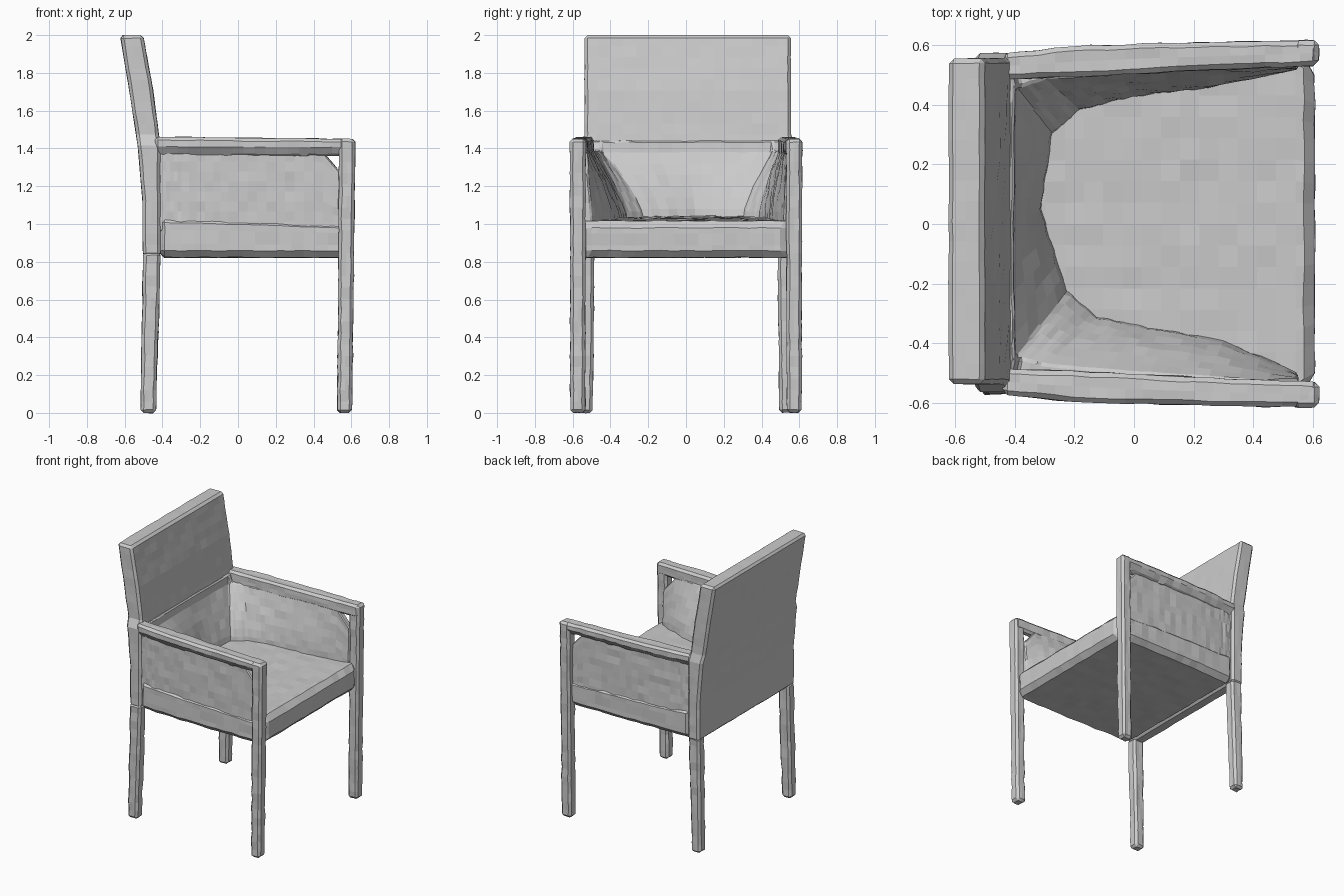
import bpy, bmesh, random
from mathutils import Vector

random.seed(4)
cube = bpy.data.objects.get("Cube")
if cube:
    bpy.data.objects.remove(cube, do_unlink=True)

GREY = (0.6, 0.6, 0.6, 1.0)
mat = bpy.data.materials.new("warm_grey")
mat.use_nodes = True
mat.diffuse_color = GREY
mat.node_tree.nodes["Principled BSDF"].inputs["Base Color"].default_value = GREY


def mix(a, b, t):
    return a + (b - a) * t


def along(points, t):
    """Point at fraction t of an evenly spaced list of 2D points."""
    f = min(max(t, 0), 1) * (len(points) - 1)
    i = min(int(f), len(points) - 2)
    return Vector(points[i]).lerp(Vector(points[i + 1]), f - i)


def block(name, cuts, shape, wobble=0.004, soft=0.016):
    """Divided unit cube bent into a part by shape(u, v, w), each 0..1."""
    bm = bmesh.new()
    bmesh.ops.create_cube(bm, size=1)
    bmesh.ops.translate(bm, verts=bm.verts, vec=(0.5, 0.5, 0.5))
    for axis, n in enumerate(cuts):
        normal = Vector((0, 0, 0))
        normal[axis] = 1
        for k in range(1, n):
            bmesh.ops.bisect_plane(bm, geom=bm.verts[:] + bm.edges[:] + bm.faces[:],
                                   plane_co=normal * k / n, plane_no=normal)
    for v in bm.verts:
        v.co = Vector(shape(*v.co))
    bmesh.ops.recalc_face_normals(bm, faces=bm.faces)
    bm.normal_update()
    # hand-worn, slightly uneven surface
    moves = [(v, v.normal * random.uniform(-wobble, wobble)) for v in bm.verts]
    for v, move in moves:
        v.co += move
    mesh = bpy.data.meshes.new(name)
    bm.to_mesh(mesh)
    bm.free()
    mesh.materials.append(mat)
    ob = bpy.data.objects.new(name, mesh)
    bpy.context.collection.objects.link(ob)
    bevel = ob.modifiers.new("soft_edges", "BEVEL")
    bevel.width = soft
    bevel.limit_method = "ANGLE"
    bevel.angle_limit = 0.9


# Backrest: (rear x, front x) upward, leaning back above the arms
BACK = [(-0.503, -0.41), (-0.505, -0.41), (-0.53, -0.412), (-0.575, -0.45), (-0.624, -0.503)]


def backrest(u, v, w):
    rear, front = along(BACK, w)
    flare = 0.025 if w < 0.52 else 0     # wider where the rear posts stand
    return (mix(rear, front, u), mix(-0.537 - flare, 0.555 + flare * 0.7, v), mix(0.83, 2.0, w))


block("backrest", (2, 16, 20), backrest, 0.002)


# Seat cushion, narrowing between the front legs
def seat(u, v, w):
    half = 0.535 if u > 0.95 else mix(0.56, 0.575, min(1, u * 3))
    return (mix(-0.425, 0.605, u), half * (2 * v - 1), mix(0.823, mix(1.045, 1.015, u), w))


block("seat", (16, 16, 3), seat, 0.004, 0.036)

# Wraparound side and back lining, flaring inward down to the seat
OUTER = [(0.55, 0.568), (0.25, 0.568), (-0.05, 0.567), (-0.3, 0.558), (-0.42, 0.545), (-0.425, 0.0),
         (-0.42, -0.545), (-0.3, -0.558), (-0.05, -0.567), (0.25, -0.568), (0.55, -0.568)]
TOP = [(0.55, 0.535), (0.25, 0.52), (-0.05, 0.505), (-0.3, 0.49), (-0.4, 0.46), (-0.405, 0.0),
       (-0.4, -0.45), (-0.3, -0.475), (-0.05, -0.495), (0.25, -0.515), (0.55, -0.535)]
FOOT = [(0.55, 0.52), (0.25, 0.455), (0.0, 0.425), (-0.18, 0.38), (-0.27, 0.3), (-0.31, 0.05),
        (-0.22, -0.22), (-0.12, -0.31), (0.05, -0.345), (0.3, -0.39), (0.55, -0.5)]


def lining(u, v, w):
    end = min(u, 1 - u)
    top = 1.385 - 0.12 * max(0, 1 - end / 0.035)   # open notch beside the front legs
    if end > 0.39:
        top = 1.44                                 # runs up to the bend of the back
    z = mix(0.96, top, w)
    h = min(max((z - 1.03) / 0.36, 0), 1) ** 1.35
    x, y = along(OUTER, u).lerp(along(FOOT, u).lerp(along(TOP, u), h), v)
    return (x, y, z)


block("side_and_back_lining", (60, 1, 8), lining, 0.004, 0.008)

# Arm edges (outer y, inner y) from back to front
ARM = [(0.572, 0.485), (0.597, 0.495), (0.606, 0.508), (0.61, 0.52), (0.616, 0.53)]

# Legs and arms, one of each per side
for side, label in ((1, "left"), (-1, "right")):
    def front_leg(u, v, w):
        half = mix(0.039, 0.042, w)
        return (mix(0.565, 0.578, w) + half * (2 * u - 1),
                side * (0.573 + half * (2 * v - 1)), mix(0, 1.45, w))

    def rear_leg(u, v, w):
        half = mix(0.04, 0.046, w)
        return (mix(-0.476, -0.455, w) + half * (2 * u - 1),
                side * (mix(0.533, 0.526, w) + mix(0.038, 0.041, w) * (2 * v - 1)),
                mix(0, 0.85, w))

    def arm(u, v, w):
        outer, inner = along(ARM, u)
        undercut = 0.034 * max(0, 1 - 2 * w)
        return (mix(-0.44, 0.615, u), side * mix(inner, outer - undercut, v),
                mix(1.36, mix(1.46, 1.45, u), w))

    block("front_leg_" + label, (2, 2, 24), front_leg)
    block("rear_leg_" + label, (2, 2, 14), rear_leg)
    block("arm_" + label, (18, 2, 2), arm)
